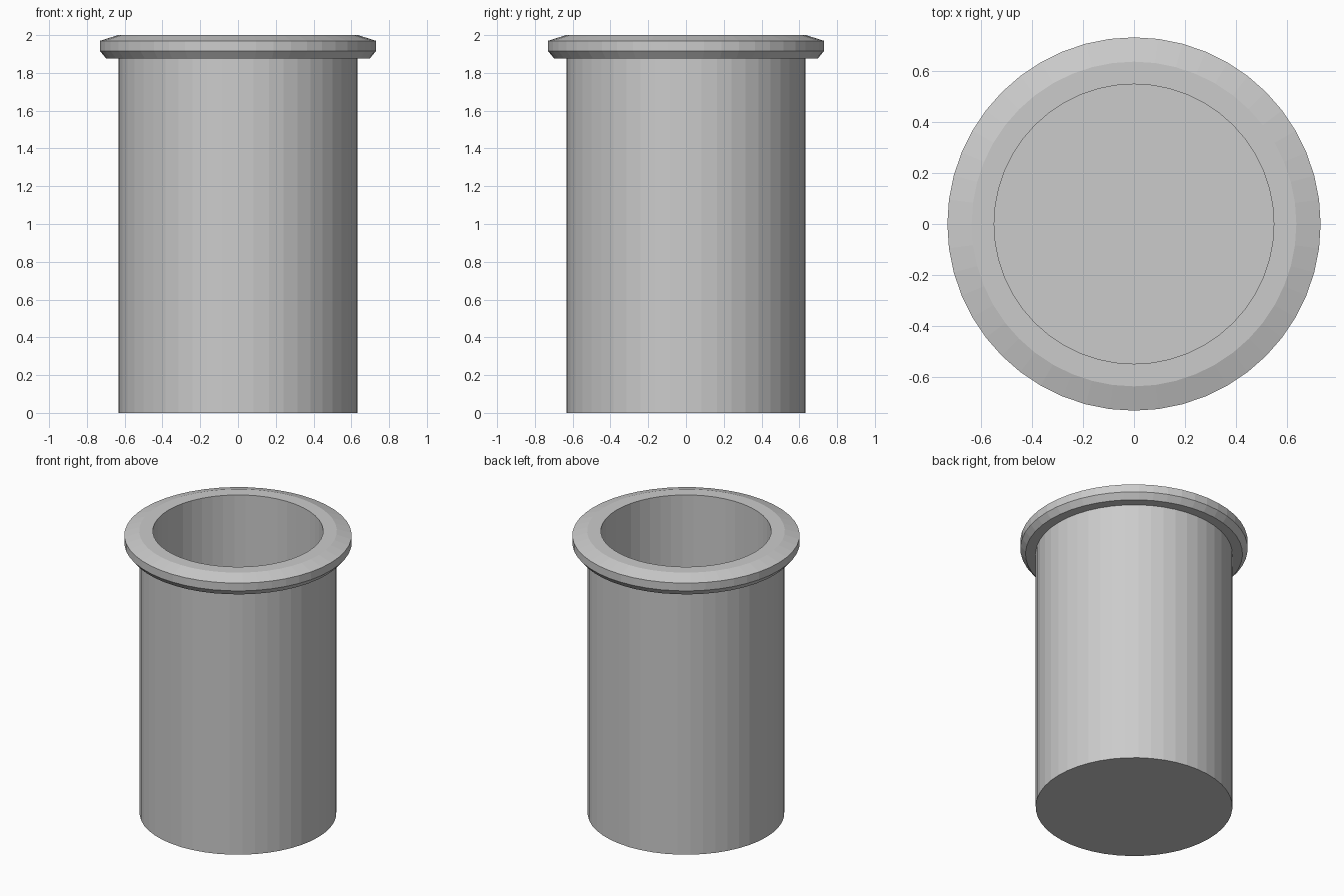
import bpy, bmesh
from math import cos, sin, tau

if "Cube" in bpy.data.objects:
    bpy.data.objects.remove(bpy.data.objects["Cube"])

SIDES = 48


def lathe(name, profile):
    """Revolve (radius, z) points around z and cap both ends."""
    bm = bmesh.new()
    rings = [[bm.verts.new((r * cos(tau * i / SIDES), r * sin(tau * i / SIDES), z))
              for i in range(SIDES)] for r, z in profile]
    for a, b in zip(rings, rings[1:]):
        for i in range(SIDES):
            j = (i + 1) % SIDES
            bm.faces.new((a[i], a[j], b[j], b[i]))
    bm.faces.new(rings[0][::-1])
    bm.faces.new(rings[-1])
    bmesh.ops.recalc_face_normals(bm, faces=bm.faces)
    mesh = bpy.data.meshes.new(name)
    bm.to_mesh(mesh)
    bm.free()
    obj = bpy.data.objects.new(name, mesh)
    bpy.context.collection.objects.link(obj)
    return obj


# Hollow cup: outer wall, bevelled rim, inner wall and floor
lathe("flanged_cup", [
    (0.632, 0.0), (0.632, 1.875),       # outer wall
    (0.697, 1.875), (0.73, 1.915),      # rim underside
    (0.73, 1.97), (0.635, 2.0),         # rim edge and top bevel
    (0.547, 2.0), (0.547, 0.085),       # lip and inner wall
])
